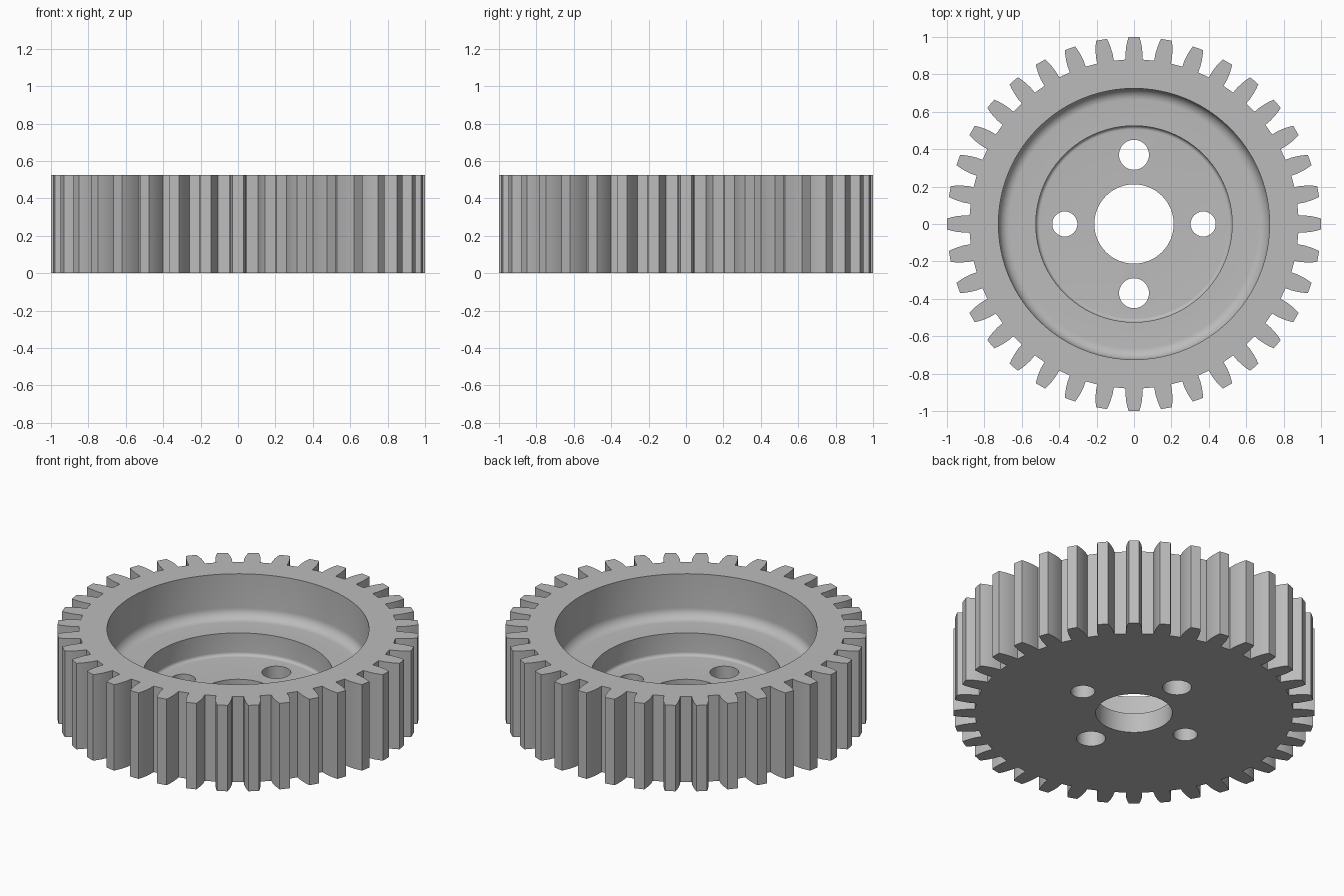
import bpy, bmesh
from math import sin, cos, pi, radians

TEETH = 36
HEIGHT = 0.525
SIDES = 96

default = bpy.data.objects.get("Cube")
if default:
    bpy.data.objects.remove(default, do_unlink=True)

steel = bpy.data.materials.new("grey steel")
steel.use_nodes = True
colour = (0.5, 0.5, 0.5, 1)
steel.diffuse_color = colour
steel.node_tree.nodes["Principled BSDF"].inputs["Base Color"].default_value = colour


def make_object(name, bm):
    bmesh.ops.recalc_face_normals(bm, faces=bm.faces)
    mesh = bpy.data.meshes.new(name)
    bm.to_mesh(mesh)
    bm.free()
    mesh.materials.append(steel)
    obj = bpy.data.objects.new(name, mesh)
    bpy.context.collection.objects.link(obj)
    return obj


def lathe(name, profile):
    """Revolve a closed (radius, height) profile that starts and ends on the axis."""
    bm = bmesh.new()
    verts = [bm.verts.new((r, 0, z)) for r, z in profile]
    edges = [bm.edges.new(pair) for pair in zip(verts, verts[1:])]
    bmesh.ops.spin(bm, geom=verts + edges, cent=(0, 0, 0), axis=(0, 0, 1),
                   angle=2 * pi, steps=SIDES, use_merge=True)
    bmesh.ops.remove_doubles(bm, verts=bm.verts, dist=1e-5)
    return make_object(name, bm)


def fillet(radius, floor, size, steps=8):
    """Quarter round from the floor up into a wall of the given radius."""
    arc = [pi / 2 * i / steps for i in range(steps + 1)]
    return [(radius - size + size * sin(a), floor + size - size * cos(a)) for a in arc]


# Toothed blank: flank as (radius, half angle in degrees), mirrored for each tooth
flank = [(0.88, 2.95), (0.915, 2.85), (0.95, 2.5), (0.98, 2.05), (1.0, 1.65)]
tooth = [(r, -a) for r, a in flank] + [(1.0, 0)] + [(r, a) for r, a in reversed(flank)]
bm = bmesh.new()
outline = []
for i in range(TEETH):
    for r, a in tooth:
        angle = 2 * pi * i / TEETH + radians(a)
        outline.append(bm.verts.new((r * cos(angle), r * sin(angle), 0)))
base = bm.faces.new(outline)
top = bmesh.ops.extrude_face_region(bm, geom=[base], use_keep_orig=True)
bmesh.ops.translate(bm, vec=(0, 0, HEIGHT),
                    verts=[g for g in top["geom"] if isinstance(g, bmesh.types.BMVert)])
gear = make_object("gear_wheel", bm)

# Stepped recess with rounded floor corners
cutters = [lathe("recess_cutter",
                 [(0, 0.12)] + fillet(0.525, 0.12, 0.02) + [(0.525, 0.257)]
                 + fillet(0.725, 0.257, 0.06) + [(0.725, 0.7), (0, 0.7)])]

# Shaft bore and four bolt holes
holes = [(0, 0, 0.212), (0, 0.37, 0.08), (0, -0.37, 0.08),
         (0.37, 0, 0.067), (-0.37, 0, 0.067)]
for x, y, r in holes:
    hole = lathe("hole_cutter", [(0, -0.1), (r, -0.1), (r, 0.4), (0, 0.4)])
    hole.location = (x, y, 0)
    cutters.append(hole)

# Cut, then discard the cutters
bpy.context.view_layer.objects.active = gear
for cutter in cutters:
    cutter.hide_render = True
    cut = gear.modifiers.new("cut", "BOOLEAN")
    cut.operation = "DIFFERENCE"
    cut.solver = "EXACT"
    cut.object = cutter
    bpy.ops.object.modifier_apply(modifier=cut.name)
    bpy.data.objects.remove(cutter, do_unlink=True)

bpy.ops.object.select_all(action="DESELECT")
gear.select_set(True)
bpy.ops.object.shade_smooth_by_angle(angle=radians(25))
